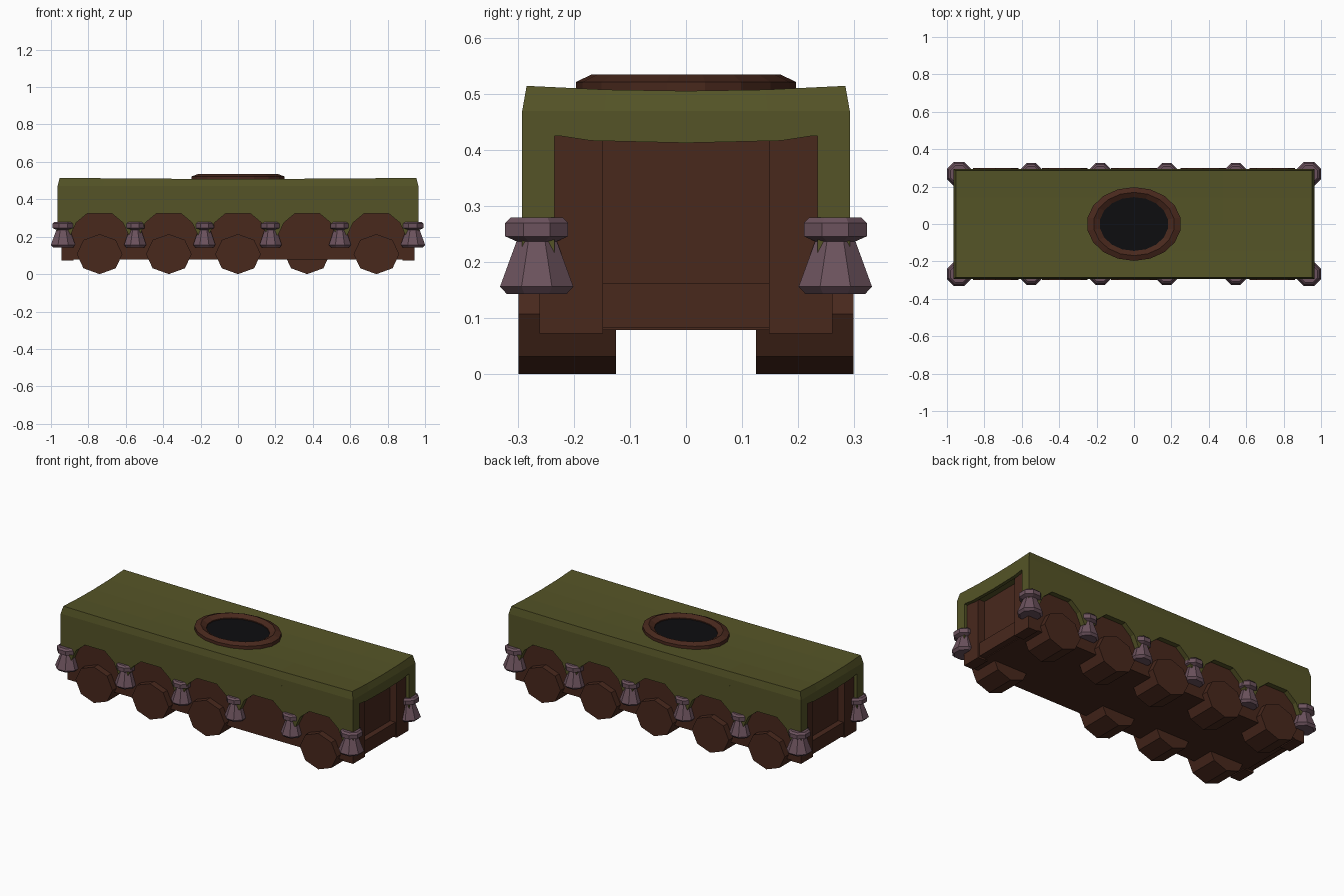
import bpy, bmesh, math

if "Cube" in bpy.data.objects:
    bpy.data.objects.remove(bpy.data.objects["Cube"])

def mat(name, c):
    m = bpy.data.materials.new(name)
    m.diffuse_color = (*c, 1)
    m.use_nodes = True
    m.node_tree.nodes["Principled BSDF"].inputs["Base Color"].default_value = m.diffuse_color
    return m

GREEN = mat("green_cloth", (0.09, 0.088, 0.02))
BROWN = mat("brown_wood", (0.065, 0.021, 0.012))
METAL = mat("purple_metal", (0.15, 0.085, 0.11))
BLACK = mat("black", (0.004, 0.004, 0.005))

def finish(bm, name, m):
    bmesh.ops.recalc_face_normals(bm, faces=bm.faces)
    me = bpy.data.meshes.new(name)
    bm.to_mesh(me)
    bm.free()
    me.materials.append(m)
    ob = bpy.data.objects.new(name, me)
    bpy.context.collection.objects.link(ob)
    return ob

def prism(name, pts, axis, a, b, m):
    """Extrude a flat outline from a to b along x or y (outline is y,z or x,z)."""
    bm = bmesh.new()
    put = (lambda p, d: (d, p[0], p[1])) if axis == "x" else (lambda p, d: (p[0], d, p[1]))
    f = bm.faces.new([bm.verts.new(put(p, a)) for p in pts])
    r = bmesh.ops.extrude_face_region(bm, geom=[f])
    vs = [v for v in r["geom"] if isinstance(v, bmesh.types.BMVert)]
    bmesh.ops.translate(bm, verts=vs, vec=put((0, 0), b - a))
    return finish(bm, name, m)

def box(name, x, y, z, m):
    return prism(name, [(y[0], z[0]), (y[1], z[0]), (y[1], z[1]), (y[0], z[1])], "x", x[0], x[1], m)

def lathe(name, prof, n, loc, m, sx=1, sy=1, caps=True):
    bm = bmesh.new()
    rings = []
    for r, z in prof:
        rings.append([bm.verts.new((loc[0] + sx * r * math.cos(t), loc[1] + sy * r * math.sin(t), z))
                      for t in [(i + 0.5) * math.tau / n for i in range(n)]])
    for p, q in zip(rings, rings[1:]):
        for i in range(n):
            j = (i + 1) % n
            bm.faces.new((p[i], p[j], q[j], q[i]))
    if caps:
        bm.faces.new(rings[0])
        bm.faces.new(rings[-1])
    return finish(bm, name, m)

# cloth top: sagging grid with a sloped rim
bm = bmesh.new()
bmesh.ops.create_grid(bm, x_segments=8, y_segments=4, size=1)
for v in bm.verts:
    x, y = v.co.x, v.co.y
    v.co = (x * 0.953, y * 0.285, 0.500 + 0.006 * x * x + 0.009 * y * y)
edges = [e for e in bm.edges if e.is_boundary]
for sx, sy, z in ((0.965 / 0.953, 0.293 / 0.285, 0.47), (1, 1, 0.425)):
    g = bmesh.ops.extrude_edge_only(bm, edges=edges)["geom"]
    for v in g:
        if isinstance(v, bmesh.types.BMVert):
            v.co = (v.co.x * sx, v.co.y * sy, z)
    edges = [e for e in g if isinstance(e, bmesh.types.BMEdge) and e.is_boundary]
bmesh.ops.contextual_create(bm, geom=edges)
finish(bm, "cloth_top", GREEN)

WHEELS = [-0.74, -0.37, 0, 0.37, 0.74]

# cloth side skirts with an arch over each wheel
skirt = [(-0.965, 0.43), (-0.965, 0.21)]
for wx in WHEELS:
    skirt += [(wx + dx, z) for dx, z in ((-0.155, 0.21), (-0.125, 0.275), (-0.065, 0.325),
                                         (0.065, 0.325), (0.125, 0.275), (0.155, 0.21))]
skirt += [(0.965, 0.21), (0.965, 0.43)]
# cloth end frame outline
frame = [(-0.293, 0.43), (-0.293, 0.21), (-0.235, 0.21), (-0.235, 0.427), (-0.17, 0.417), (0, 0.413),
         (0.17, 0.417), (0.235, 0.427), (0.235, 0.21), (0.293, 0.21), (0.293, 0.43), (0, 0.44)]
octagon = [(math.sin(i * math.pi / 4), math.cos(i * math.pi / 4)) for i in range(8)]

# wooden body
box("body", (-0.90, 0.90), (-0.262, 0.262), (0.078, 0.44), BROWN)

for s, side in ((-1, "front"), (1, "back")):
    prism("cloth_skirt_" + side, skirt, "y", s * 0.263, s * 0.293, GREEN)
    # wheels: the front side lacks one
    for i, wx in enumerate(WHEELS):
        if s < 0 and i == 3:
            continue
        prism(f"wheel_{side}_{i}", [(wx + 0.122 * p, 0.107 + 0.107 * q) for p, q in octagon],
              "y", s * 0.125, s * 0.30, BROWN)
    # bell weights along the hem
    for i, bx in enumerate((-0.935, -0.55, -0.18, 0.175, 0.545, 0.935)):
        k = 1 if i in (0, 5) else 0.9
        prof = [(0.058, 0.143), (0.071, 0.156), (0.039, 0.237), (0.061, 0.246), (0.061, 0.27), (0.05, 0.28)]
        lathe(f"bell_{side}_{i}", [(r * k, z) for r, z in prof], 8, (bx, s * 0.267), METAL)

# end walls: cloth frame, corner posts and sill
for s, end in ((-1, "left"), (1, "right")):
    prism("cloth_frame_" + end, frame, "x", s * 0.945, s * 0.965, GREEN)
    for t, side in ((-1, "front"), (1, "back")):
        box(f"post_{end}_{side}", (s * 0.88, s * 0.943), (t * 0.148, t * 0.262), (0.072, 0.43), BROWN)
    box("sill_" + end, (s * 0.88, s * 0.935), (-0.148, 0.148), (0.082, 0.162), BROWN)

# hatch ring and dark opening
lathe("hatch_ring", [(1, 0.485), (1, 0.522), (0.86, 0.535), (0.73, 0.518), (0.73, 0.485)],
      18, (0, 0), BROWN, 0.252, 0.197, caps=False)
lathe("hatch_hole", [(0.75, 0.49), (0.75, 0.512)], 18, (0, 0), BLACK, 0.252, 0.197)
